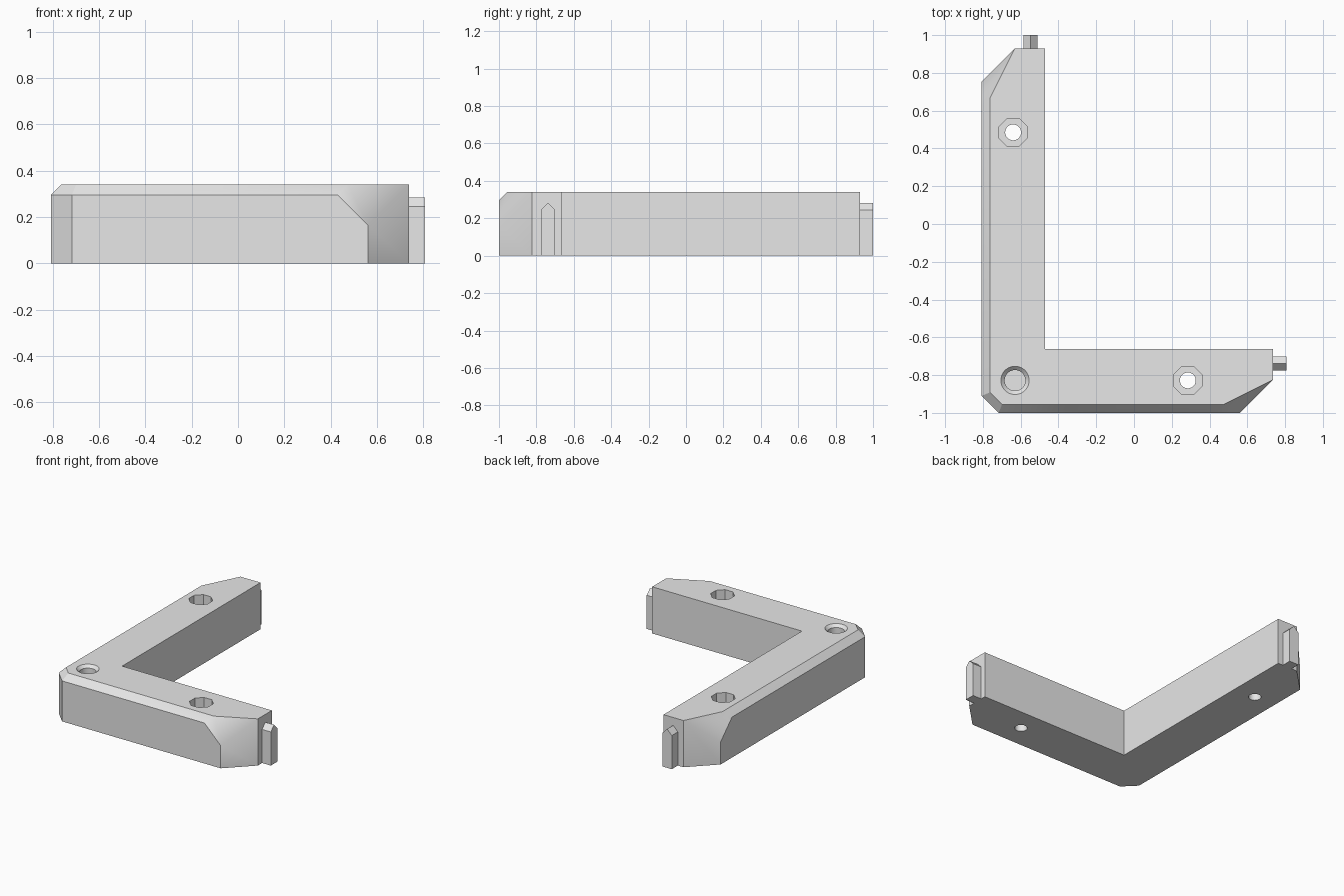
import bpy, bmesh, math
from mathutils import Vector

cube = bpy.data.objects.get("Cube")
if cube:
    bpy.data.objects.remove(cube, do_unlink=True)

LEFT, FRONT, TOP = -0.807, -1.0, 0.34
END_X, END_Y = 0.737, 0.93
WIDTH, CORNER, BEVEL = 0.337, 0.09, 0.045

grey = bpy.data.materials.new("light_grey")
grey.use_nodes = True
grey.diffuse_color = (0.8, 0.8, 0.8, 1)
grey.node_tree.nodes["Principled BSDF"].inputs["Base Color"].default_value = (0.8, 0.8, 0.8, 1)


def make_object(name, bm):
    bmesh.ops.recalc_face_normals(bm, faces=bm.faces)
    mesh = bpy.data.meshes.new(name)
    bm.to_mesh(mesh)
    bm.free()
    mesh.materials.append(grey)
    obj = bpy.data.objects.new(name, mesh)
    bpy.context.collection.objects.link(obj)
    return obj


def prism(points, direction):
    """Extrude a flat outline along a direction."""
    bm = bmesh.new()
    face = bm.faces.new([bm.verts.new(p) for p in points])
    moved = bmesh.ops.extrude_face_region(bm, geom=[face], use_keep_orig=True)
    verts = [g for g in moved["geom"] if isinstance(g, bmesh.types.BMVert)]
    bmesh.ops.translate(bm, verts=verts, vec=direction)
    bmesh.ops.recalc_face_normals(bm, faces=bm.faces)
    return bm


def slice_off(bm, point, normal):
    """Remove everything in front of a plane and cap the cut."""
    cut = bmesh.ops.bisect_plane(
        bm, geom=bm.verts[:] + bm.edges[:] + bm.faces[:], dist=1e-5,
        plane_co=point, plane_no=Vector(normal).normalized(), clear_outer=True)
    edges = [g for g in cut["geom_cut"] if isinstance(g, bmesh.types.BMEdge)]
    bmesh.ops.contextual_create(bm, geom=edges)


def smooth(obj):
    bpy.ops.object.select_all(action='DESELECT')
    obj.select_set(True)
    bpy.context.view_layer.objects.active = obj
    bpy.ops.object.shade_smooth_by_angle(angle=math.radians(30.7))


# L-shaped body with a clipped outer corner
outline = [(LEFT + CORNER, FRONT), (END_X, FRONT), (END_X, FRONT + WIDTH),
           (LEFT + WIDTH, FRONT + WIDTH), (LEFT + WIDTH, END_Y),
           (LEFT, END_Y), (LEFT, FRONT + CORNER)]
bm = prism([(x, y, 0) for x, y in outline], (0, 0, TOP))


# Bevel along the outer top edges
def is_outer(edge):
    a, b = (v.co for v in edge.verts)
    mid = (a + b) / 2
    on_top = min(a.z, b.z) > TOP - 0.001
    outside = (abs(mid.x - LEFT) < 0.001 or abs(mid.y - FRONT) < 0.001
               or mid.x + mid.y < LEFT + FRONT + CORNER + 0.001)
    return on_top and outside


bmesh.ops.bevel(bm, geom=[e for e in bm.edges if is_outer(e)], offset=BEVEL,
                offset_type='OFFSET', segments=1, affect='EDGES')

# Slanted ends: an upright diagonal cut plus a tilted one on each arm
tip_x = Vector((END_X, FRONT + 0.176, TOP))
tip_y = Vector((LEFT + 0.176, END_Y, TOP))
for tip, upright, tilted in ((tip_x, (1, -1, 0), (1, -2, 1)),
                             (tip_y, (-1, 1, 0), (-2, 1, 1))):
    slice_off(bm, tip, upright)
    slice_off(bm, tip, tilted)
body = make_object("corner_bracket", bm)


# Holes
def drill(x, y, bottom, top, r_low, r_high, sides):
    cutter = bmesh.new()
    bmesh.ops.create_cone(cutter, cap_ends=True, segments=sides, radius1=r_low,
                          radius2=r_high, depth=top - bottom)
    turn = math.pi / sides
    for v in cutter.verts:
        cx, cy = v.co.x, v.co.y
        v.co.x = x + cx * math.cos(turn) - cy * math.sin(turn)
        v.co.y = y + cx * math.sin(turn) + cy * math.cos(turn)
        v.co.z += (top + bottom) / 2
    obj = make_object("hole_cutter", cutter)
    obj.hide_render = True
    mod = body.modifiers.new("hole", 'BOOLEAN')
    mod.operation = 'DIFFERENCE'
    mod.solver = 'EXACT'
    mod.object = obj
    bpy.context.view_layer.objects.active = body
    bpy.ops.object.modifier_apply(modifier=mod.name)
    bpy.data.objects.remove(obj, do_unlink=True)


for x, y in ((-0.64, 0.485), (0.285, -0.828)):
    drill(x, y, 0.14, TOP + 0.1, 0.081, 0.081, 8)    # octagonal pocket
    drill(x, y, -0.1, TOP, 0.042, 0.042, 32)         # through hole
drill(-0.63, -0.828, 0.14, TOP + 0.1, 0.055, 0.055, 32)   # blind corner hole
drill(-0.63, -0.828, TOP - 0.02, TOP + 0.02, 0.055, 0.095, 32)  # countersink
smooth(body)

# Pointed locating tabs on the arm ends
profile = [(-0.0375, 0), (0.0375, 0), (0.0375, 0.245), (0, 0.283), (-0.0375, 0.245)]
tab_x = prism([(END_X, -0.738 + s, z) for s, z in profile], (0.07, 0, 0))
tab_y = prism([(-0.548 + s, END_Y, z) for s, z in profile], (0, 0.07, 0))
smooth(make_object("side_tab", tab_x))
smooth(make_object("back_tab", tab_y))
